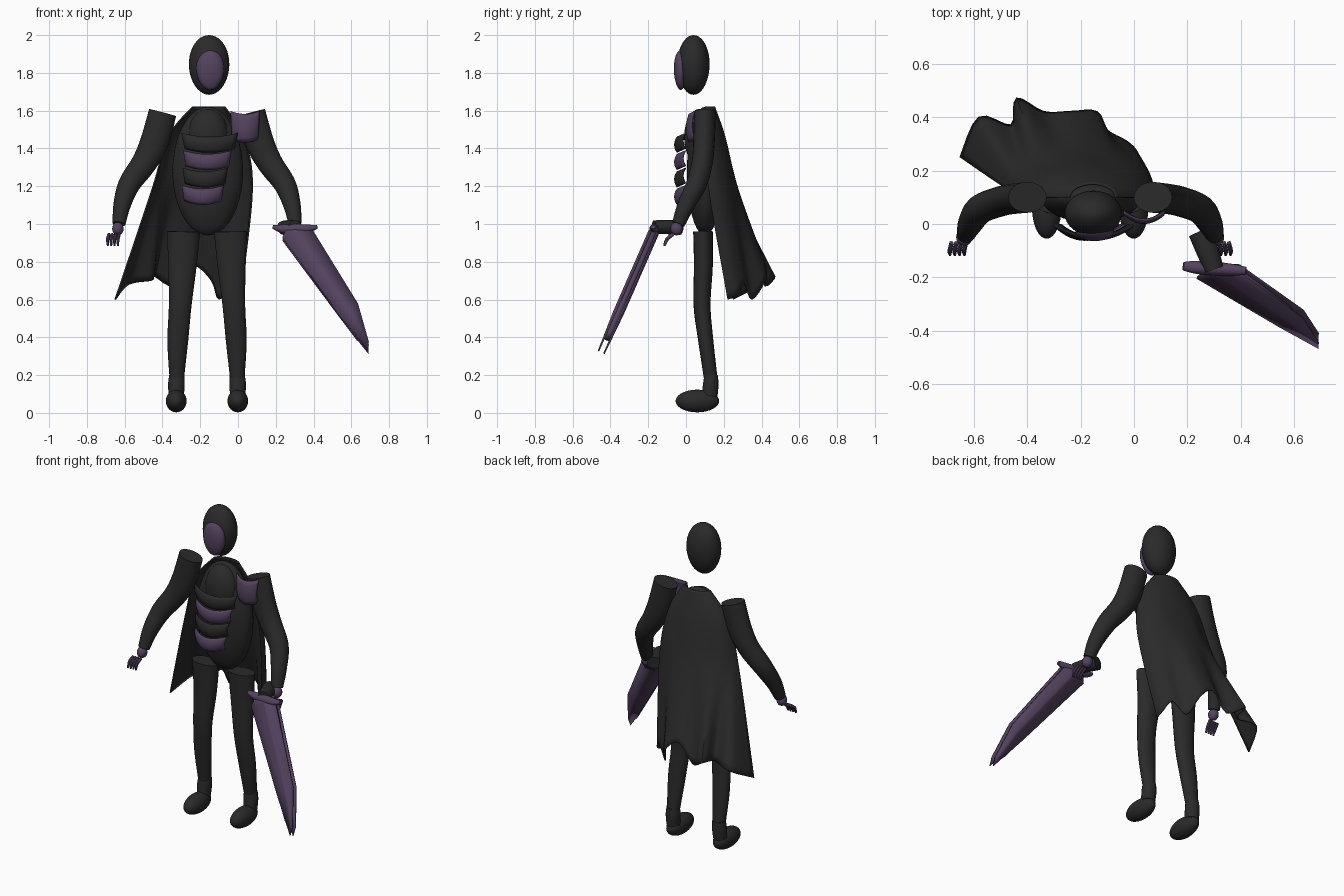
import bpy, math
from mathutils import Vector

if "Cube" in bpy.data.objects:
    bpy.data.objects.remove(bpy.data.objects["Cube"])

MID = -0.164  # centre line of the body


def material(name, color):
    m = bpy.data.materials.new(name)
    m.use_nodes = True
    m.diffuse_color = (*color, 1)
    bsdf = m.node_tree.nodes["Principled BSDF"]
    bsdf.inputs["Base Color"].default_value = (*color, 1)
    bsdf.inputs["Roughness"].default_value = 0.8
    return m


BLACK = material("charcoal black", (0.023, 0.023, 0.023))
PURPLE = material("dusky purple", (0.088, 0.055, 0.115))


def finish(ob, mat, angle=40):
    ob.data.materials.append(mat)
    bpy.ops.object.select_all(action="DESELECT")
    ob.select_set(True)
    bpy.context.view_layer.objects.active = ob
    bpy.ops.object.shade_smooth_by_angle(angle=math.radians(angle))
    return ob


def mesh(name, verts, faces, mat, thick=0, angle=40):
    me = bpy.data.meshes.new(name)
    me.from_pydata([tuple(v) for v in verts], [], faces)
    me.update()
    ob = bpy.data.objects.new(name, me)
    bpy.context.collection.objects.link(ob)
    finish(ob, mat, angle)
    if thick:
        mod = ob.modifiers.new("thickness", "SOLIDIFY")
        mod.thickness = thick
        mod.offset = 0
    return ob


def ball(name, loc, size, mat, taper=0):
    bpy.ops.mesh.primitive_uv_sphere_add(segments=32, ring_count=20, location=loc)
    ob = bpy.context.object
    ob.name = name
    for v in ob.data.vertices:
        k = 1 + taper * v.co.z
        v.co = (v.co.x * size[0] * k, v.co.y * size[1] * k, v.co.z * size[2])
    return finish(ob, mat)


def spline(pts, steps):
    """Smooth curve through points of any dimension."""
    out = []
    for i in range(len(pts) - 1):
        p0, p1, p2, p3 = (pts[max(0, min(len(pts) - 1, i + k))] for k in (-1, 0, 1, 2))
        for s in range(steps):
            t = s / steps
            out.append([b + t / 2 * (c - a + t * (2*a - 5*b + 4*c - d + t * (3*(b - c) + d - a)))
                        for a, b, c, d in zip(p0, p1, p2, p3)])
    return out + [list(pts[-1])]


def tube(name, pts, mat, sides=20, steps=5):
    """Capped limb; each point is x, y, z, side radius, depth radius."""
    rings = spline(pts, steps)
    centres = [Vector(r[:3]) for r in rings]
    verts, faces = [], []
    for i, r in enumerate(rings):
        t = (centres[min(i + 1, len(rings) - 1)] - centres[max(i - 1, 0)]).normalized()
        ref = Vector((0, 1, 0)) if abs(t.y) < 0.85 else Vector((0, 0, 1))
        u = ref.cross(t).normalized()
        w = t.cross(u)
        for k in range(sides):
            a = math.tau * k / sides
            verts.append(centres[i] + u * math.cos(a) * r[3] + w * math.sin(a) * r[4])
    for i in range(len(rings) - 1):
        for k in range(sides):
            n = (k + 1) % sides
            faces.append((i*sides + k, i*sides + n, (i+1)*sides + n, (i+1)*sides + k))
    faces.append(tuple(range(sides))[::-1])
    faces.append(tuple(range(len(verts) - sides, len(verts))))
    return mesh(name, verts, faces, mat)


def grid_faces(rows, cols):
    return [(i*cols + j, i*cols + j + 1, (i+1)*cols + j + 1, (i+1)*cols + j)
            for i in range(rows - 1) for j in range(cols - 1)]


def curved_plate(name, x, y, z, half_w, half_h, bow, lift, mat):
    """Bowed armour band with raised ends and a convex profile."""
    verts = []
    for i in range(7):
        v = i / 3 - 1
        for j in range(13):
            u = j / 6 - 1
            verts.append((x + half_w * u * (1 + 0.06 * v), y + bow * u*u + 0.014 * v*v,
                          z + half_h * v + lift * u*u))
    return mesh(name, verts, grid_faces(7, 13), mat, 0.006)


# Head and face mask
ball("head", (-0.153, 0.04, 1.842), (0.107, 0.085, 0.158), BLACK, 0.03)
ball("face_mask", (-0.147, -0.028, 1.815), (0.073, 0.036, 0.105), PURPLE, 0.08)

# Torso and chest
ball("torso", (-0.16, 0.1, 1.28), (0.187, 0.095, 0.34), BLACK)
ball("chest", (-0.158, 0.075, 1.46), (0.11, 0.085, 0.15), BLACK)
for i in range(4):
    curved_plate(f"rib_plate_{i + 1}", -0.15 - 0.012 * i, -0.06, 1.42 - 0.092 * i,
                 0.14 - 0.008 * i - 0.012 * (i > 0), 0.041, 0.045, 0.02,
                 PURPLE if i % 2 else BLACK)
curved_plate("left_shoulder_plate", 0.038, 0.003, 1.507, 0.072, 0.075, 0.03, 0.016, PURPLE)

# Limbs, repeated for both sides
for side, s in (("left", 1), ("right", -1)):
    def at(x, *rest):
        return (MID + s * x, *rest)

    tube(side + "_arm", [at(0.235, 0.1, 1.59, 0.074, 0.058), at(0.28, 0.095, 1.43, 0.075, 0.057),
                         at(0.335, 0.085, 1.32, 0.067, 0.056), at(0.412, 0.055, 1.21, 0.058, 0.054),
                         at(0.45, 0.0, 1.1, 0.046, 0.046), at(0.466, -0.04, 1.0, 0.034, 0.034)], BLACK)
    ball(side + "_wrist", at(0.472, -0.05, 0.975), (0.03, 0.032, 0.035), PURPLE)
    for f in range(4):
        x = 0.465 + 0.018 * f
        tube(f"{side}_finger_{f + 1}", [at(x, -0.07, 0.945, 0.008, 0.01),
                                        at(x + 0.007, -0.1, 0.92, 0.009, 0.01),
                                        at(x + 0.006, -0.115, 0.885, 0.005, 0.006)], PURPLE, 8, 3)
    tube(side + "_leg", [at(0.125, 0.09, 0.96, 0.088, 0.052), at(0.13, 0.092, 0.78, 0.075, 0.05),
                         at(0.142, 0.085, 0.57, 0.06, 0.045), at(0.155, 0.105, 0.38, 0.055, 0.04),
                         at(0.16, 0.13, 0.19, 0.039, 0.036)], BLACK)
    tube(side + "_ankle", [at(0.16, 0.133, 0.2, 0.04, 0.036), at(0.162, 0.131, 0.15, 0.044, 0.041),
                           at(0.163, 0.125, 0.09, 0.04, 0.042)], BLACK)
    ball(side + "_foot", at(0.163, 0.06, 0.063), (0.055, 0.115, 0.06), BLACK)

# Cape: neck, shoulder and waist arcs lofted down to a ragged hem
hem = [(-0.65, 0.25, 0.6), (-0.58, 0.4, 0.68), (-0.46, 0.37, 0.7), (-0.44, 0.47, 0.72),
       (-0.34, 0.42, 0.67), (-0.24, 0.42, 0.78), (-0.14, 0.42, 0.7), (-0.1, 0.35, 0.6),
       (-0.03, 0.31, 0.68), (0.01, 0.27, 0.62), (0.01, 0.22, 0.6)]
columns = []
for i, end in enumerate(hem):
    a = math.pi * i / (len(hem) - 1)
    arcs = [(x - rx * math.cos(a), y + ry * math.sin(a), z) for x, rx, y, ry, z in
            ((-0.155, 0.085, 0.1, 0.05, 1.62), (-0.17, 0.2, 0.1, 0.105, 1.46),
             (-0.19, 0.265, 0.12, 0.155, 1.18))]
    columns.append(sum(spline(arcs + [end], 8), []))
columns = spline(columns, 4)
rows = len(columns[0]) // 3
mesh("cape", [c[3*r:3*r + 3] for c in columns for r in range(rows)],
     grid_faces(len(columns), rows), BLACK, 0.008, 60)

# Sword grip and guard
tube("sword_grip", [(0.245, -0.03, 0.98, 0.042, 0.038), (0.275, -0.1, 0.984, 0.042, 0.038),
                    (0.3, -0.17, 0.984, 0.036, 0.035)], BLACK)
tube("sword_guard", [(0.185, -0.158, 0.985, 0.01, 0.016), (0.23, -0.162, 0.975, 0.022, 0.024),
                     (0.3, -0.167, 0.97, 0.03, 0.026), (0.37, -0.172, 0.975, 0.022, 0.022),
                     (0.42, -0.175, 0.985, 0.01, 0.014)], PURPLE)

# Twin-layered sword blade, each layer with a raised central ridge
outline = [(0.26, 0.98), (0.235, 0.92), (0.54, 0.51), (0.69, 0.32),
           (0.692, 0.37), (0.635, 0.57), (0.395, 0.96)]
ridge = [(0.32, 0.95), (0.6, 0.53)]
normal = Vector((0, -0.92, 0.4))


def on_blade(x, z, off):
    return Vector((x, -0.165 + (z - 0.97) * 0.437, z)) + normal * off


for label, s in (("front", 1), ("back", -1)):
    verts = [on_blade(x, z, s * 0.016) for x, z in outline]
    verts += [on_blade(x, z, s * 0.025) for x, z in ridge]
    faces = [(0, 1, 7), (1, 2, 8, 7), (2, 3, 8), (3, 4, 8), (4, 5, 8), (5, 6, 7, 8), (6, 0, 7)]
    mesh(label + "_blade", verts, faces if s > 0 else [f[::-1] for f in faces], PURPLE, 0.008, 5)
core = [on_blade(0.31 + (x - 0.31) * 0.85, 0.96 + (z - 0.96) * 0.9, 0) for x, z in outline]
mesh("blade_core", core, [tuple(range(len(core)))], PURPLE, 0.03, 5)
